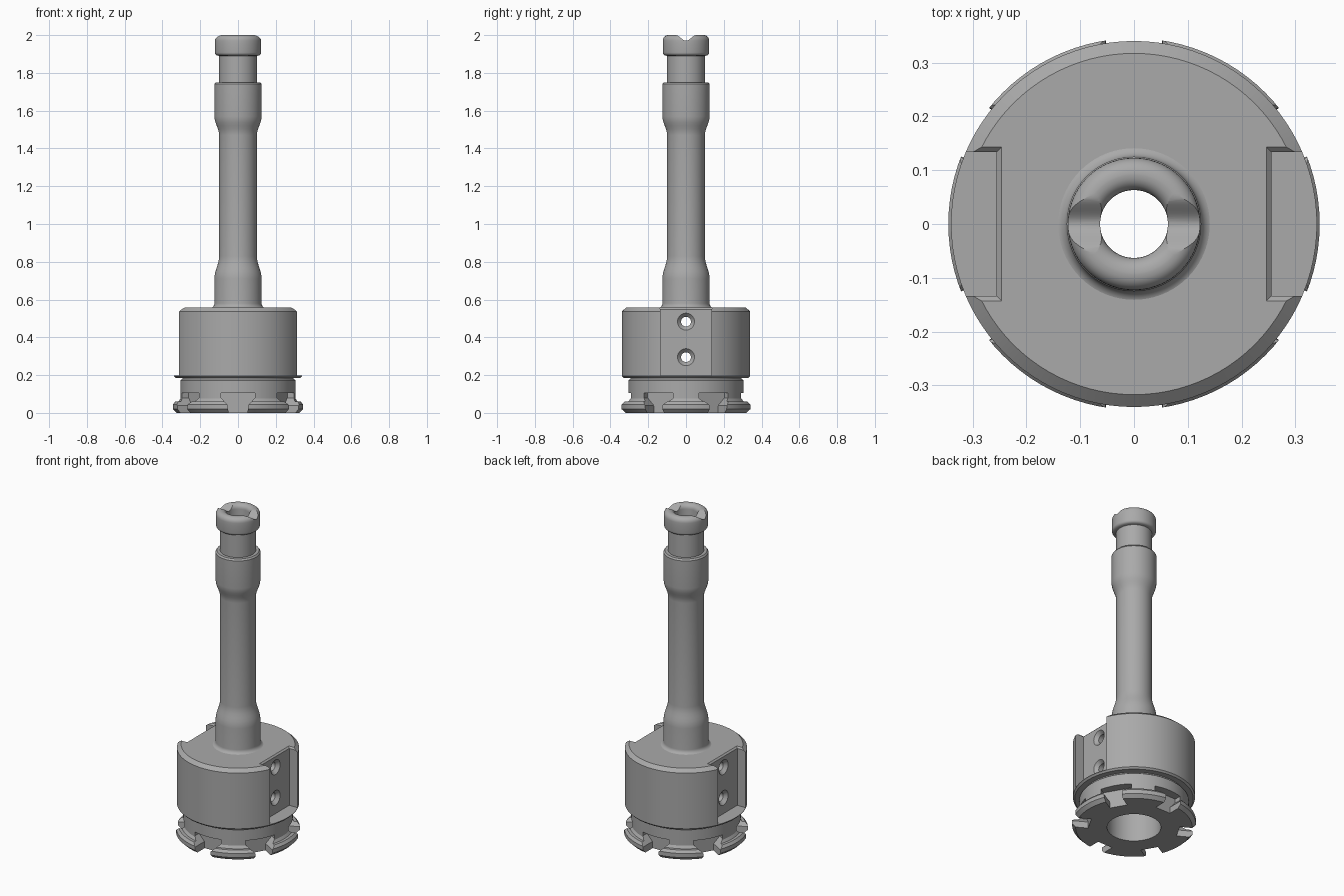
import bpy, bmesh, math
from mathutils import Matrix

if "Cube" in bpy.data.objects:
    bpy.data.objects.remove(bpy.data.objects["Cube"])

steel = bpy.data.materials.new("machined grey steel")
steel.use_nodes = True
GREY = (0.4, 0.4, 0.4, 1)
steel.diffuse_color = GREY
steel.node_tree.nodes["Principled BSDF"].inputs["Base Color"].default_value = GREY


def finish(name, bm, matrix=Matrix()):
    bmesh.ops.recalc_face_normals(bm, faces=bm.faces)
    mesh = bpy.data.meshes.new(name)
    bm.to_mesh(mesh)
    bm.free()
    mesh.transform(matrix)
    mesh.materials.append(steel)
    obj = bpy.data.objects.new(name, mesh)
    bpy.context.collection.objects.link(obj)
    return obj


def lathe(name, profile, sides=96):
    """Closed (radius, z) outline turned about the z axis."""
    bm = bmesh.new()
    rings = [[bm.verts.new((r * math.cos(math.tau * i / sides),
                            r * math.sin(math.tau * i / sides), z))
              for i in range(sides)] for r, z in profile]
    for a, b in zip(rings, rings[1:] + rings[:1]):
        for i in range(sides):
            j = (i + 1) % sides
            bm.faces.new((a[i], a[j], b[j], b[i]))
    return finish(name, bm)


def loft(name, sections, matrix=Matrix()):
    """Solid through matching loops of points, capped at both ends."""
    bm = bmesh.new()
    loops = [[bm.verts.new(p) for p in s] for s in sections]
    n = len(loops[0])
    for a, b in zip(loops, loops[1:]):
        for i in range(n):
            j = (i + 1) % n
            bm.faces.new((a[i], a[j], b[j], b[i]))
    bm.faces.new(loops[0])
    bm.faces.new(loops[-1])
    return finish(name, bm, matrix)


def cut(obj, cutters):
    for c in cutters:
        m = obj.modifiers.new("cut", "BOOLEAN")
        m.operation, m.solver, m.object = "DIFFERENCE", "EXACT", c
    bpy.context.view_layer.update()
    mesh = bpy.data.meshes.new_from_object(
        obj.evaluated_get(bpy.context.evaluated_depsgraph_get()))
    obj.modifiers.clear()
    obj.data = mesh
    for c in cutters:
        bpy.data.objects.remove(c)


def smooth(obj):
    bpy.ops.object.select_all(action="DESELECT")
    obj.select_set(True)
    bpy.context.view_layer.objects.active = obj
    bpy.ops.object.shade_smooth_by_angle(angle=math.radians(28))


def blend(r0, z0, r1, z1, steps=6):
    """S-shaped transition between two radii."""
    return [(r0 + (r1 - r0) * (1 - math.cos(math.pi * t / steps)) / 2,
             z0 + (z1 - z0) * t / steps) for t in range(steps + 1)]


def arc(cr, cz, rad, a0, a1, steps=6):
    angles = [math.radians(a0 + (a1 - a0) * t / steps) for t in range(steps + 1)]
    return [(cr + rad * math.cos(a), cz + rad * math.sin(a)) for a in angles]


# Hollow shaft with filleted foot, waist, shoulder and rounded head
shaft = lathe("drive_shaft", [(0.063, 0.555), (0.15, 0.555)]
              + arc(0.15, 0.58, 0.025, 270, 180)[1:]
              + blend(0.125, 0.71, 0.1, 0.83) + blend(0.1, 1.47, 0.125, 1.57)
              + [(0.125, 1.74), (0.118, 1.75), (0.1, 1.75), (0.1, 1.89)]
              + arc(0.107, 1.908, 0.016, 270, 360, 4)
              + [(0.123, 1.955)] + arc(0.094, 1.971, 0.029, 0, 90)
              + arc(0.091, 1.972, 0.028, 90, 180))

# Rounded cross groove over the top of the head
groove = [(-0.055 + 0.11 * t / 24,
           1.985 + 0.015 * math.cos(math.tau * t / 24)) for t in range(25)]
groove = [(-0.055, 2.05)] + groove + [(0.055, 2.05)]
cut(shaft, [loft("groove_cutter", [[(x, y, z) for y, z in groove] for x in (-0.2, 0.2)])])
smooth(shaft)

# Main body, bored out and chamfered
body = lathe("main_body", [(0.15, 0.185), (0.33, 0.185), (0.34, 0.195), (0.34, 0.537),
                           (0.317, 0.557), (0.063, 0.557), (0.063, 0.5), (0.15, 0.45)])


def pocket_section(grow, z):
    x, y = 0.255 - grow, 0.134 + grow
    return [(x, -y, z), (0.5, -y, z), (0.5, y, z), (x, y, z)]


cutters = []
for angle in (0, math.pi):
    turn = Matrix.Rotation(angle, 4, "Z")
    # Side pocket with a chamfered rim
    cutters.append(loft("pocket_cutter", [pocket_section(0, 0.198), pocket_section(0, 0.548),
                                          pocket_section(0.009, 0.557),
                                          pocket_section(0.009, 0.7)], turn))
    # Countersunk bolt holes
    for z in (0.295, 0.483):
        rings = [[(x, r * math.cos(math.tau * i / 32), z + r * math.sin(math.tau * i / 32))
                  for i in range(32)]
                 for x, r in ((0.02, 0.026), (0.235, 0.026), (0.255, 0.045), (0.3, 0.045))]
        cutters.append(loft("bolt_hole_cutter", rings, turn))
cut(body, cutters)
smooth(body)

# Collar with a flared rim, notched into six teeth
collar = lathe("toothed_collar", [(0.15, 0), (0.325, 0), (0.345, 0.02), (0.345, 0.045),
                                  (0.332, 0.06), (0.315, 0.06), (0.305, 0.075),
                                  (0.305, 0.172), (0.295, 0.18), (0.295, 0.19), (0.15, 0.19)])
notch = [(-0.05, -0.02), (0.05, -0.02), (0.053, 0.04), (0.09, 0.08), (0.09, 0.105),
         (-0.09, 0.105), (-0.09, 0.08), (-0.053, 0.04)]
cut(collar, [loft("notch_cutter", [[(x, y, z) for y, z in notch] for x in (0.25, 0.4)],
                  Matrix.Rotation(math.radians(30 + 60 * k), 4, "Z")) for k in range(6)])
smooth(collar)
